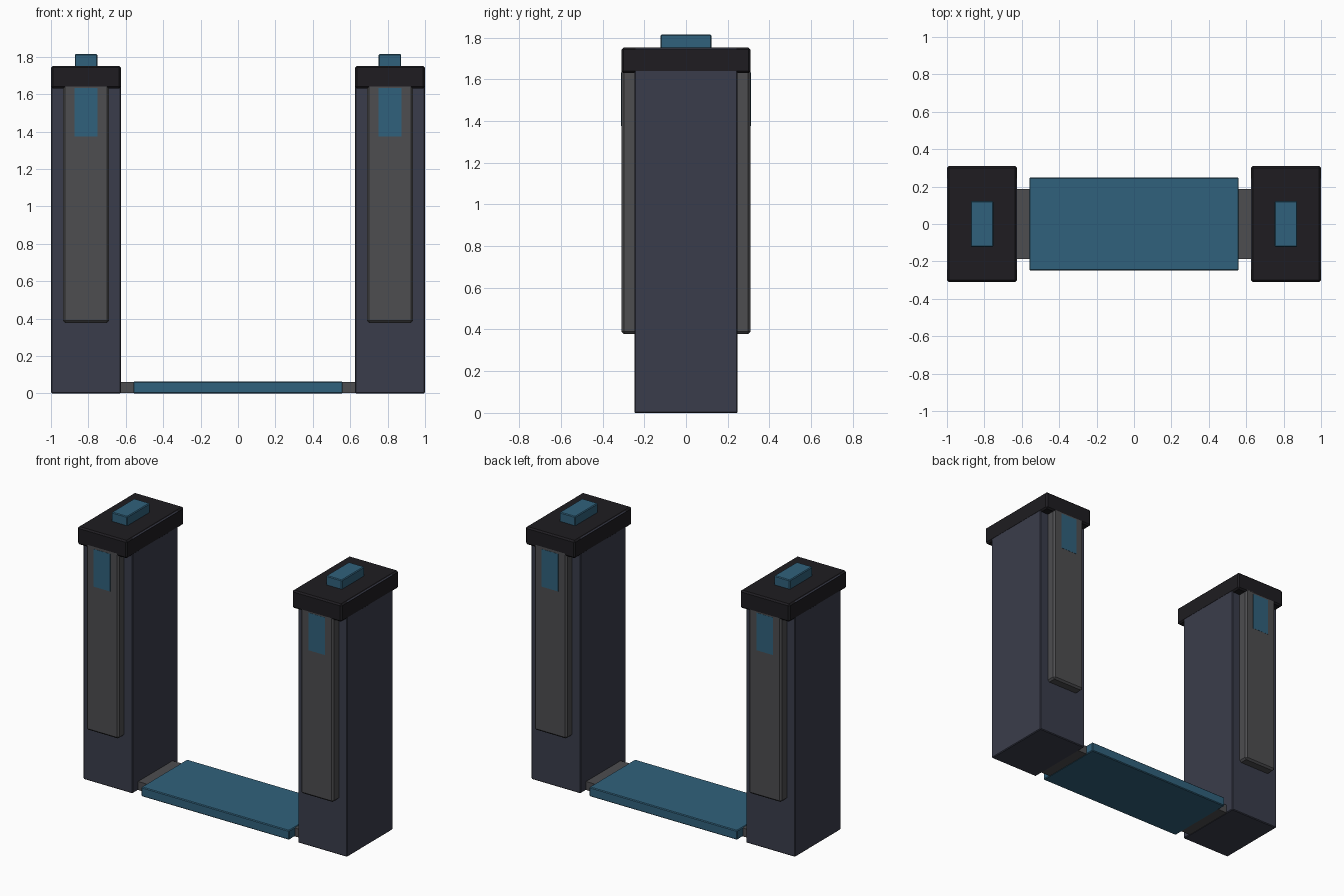
import bpy

if "Cube" in bpy.data.objects:
    bpy.data.objects.remove(bpy.data.objects["Cube"])


def material(name, rgb):
    m = bpy.data.materials.new(name)
    m.diffuse_color = (*rgb, 1)
    m.use_nodes = True
    m.node_tree.nodes["Principled BSDF"].inputs["Base Color"].default_value = m.diffuse_color
    return m


NAVY = material("navy", (0.042, 0.046, 0.07))
BLACK = material("black", (0.013, 0.012, 0.015))
GREY = material("dark_grey", (0.075, 0.075, 0.08))
BLUE = material("blue", (0.03, 0.12, 0.2))


def box(name, x, y, z, mat, bevel=0.0):
    """Bevelled box from (min, max) ranges on each axis."""
    bpy.ops.mesh.primitive_cube_add(size=1, location=[sum(r) / 2 for r in (x, y, z)])
    ob = bpy.context.object
    ob.name = name
    ob.scale = [r[1] - r[0] for r in (x, y, z)]
    bpy.ops.object.transform_apply(location=False, rotation=False, scale=True)
    ob.data.materials.append(mat)
    if bevel:
        mod = ob.modifiers.new("edge_bevel", 'BEVEL')
        mod.width = bevel
        mod.segments = 1
    return ob


for side, cx in (("left", -0.8125), ("right", 0.8125)):
    def span(half):
        return (cx - half, cx + half)

    # Upright and its overhanging cap
    box(f"{side}_pillar", span(0.1865), (-0.247, 0.247), (0, 1.748), NAVY, 0.005)
    box(f"{side}_cap", span(0.1875), (-0.31, 0.31), (1.63, 1.752), BLACK, 0.01)
    # Button on top of the cap
    box(f"{side}_top_light", span(0.06), (-0.123, 0.123), (1.70, 1.814), BLUE, 0.005)
    # Raised panels with flush light strips, front and back
    for face, s in (("front", -1), ("back", 1)):
        box(f"{side}_{face}_panel", span(0.124), sorted((s * 0.20, s * 0.31)),
            (0.378, 1.66), GREY, 0.012)
        box(f"{side}_{face}_light", span(0.0625), sorted((s * 0.28, s * 0.3112)),
            (1.375, 1.632), BLUE)

# Low floor bridge joining the pillars, with a wider blue tread
box("floor_bridge", (-0.64, 0.64), (-0.186, 0.186), (0.002, 0.06), GREY)
box("floor_tread", (-0.56, 0.56), (-0.248, 0.248), (0, 0.064), BLUE, 0.005)
